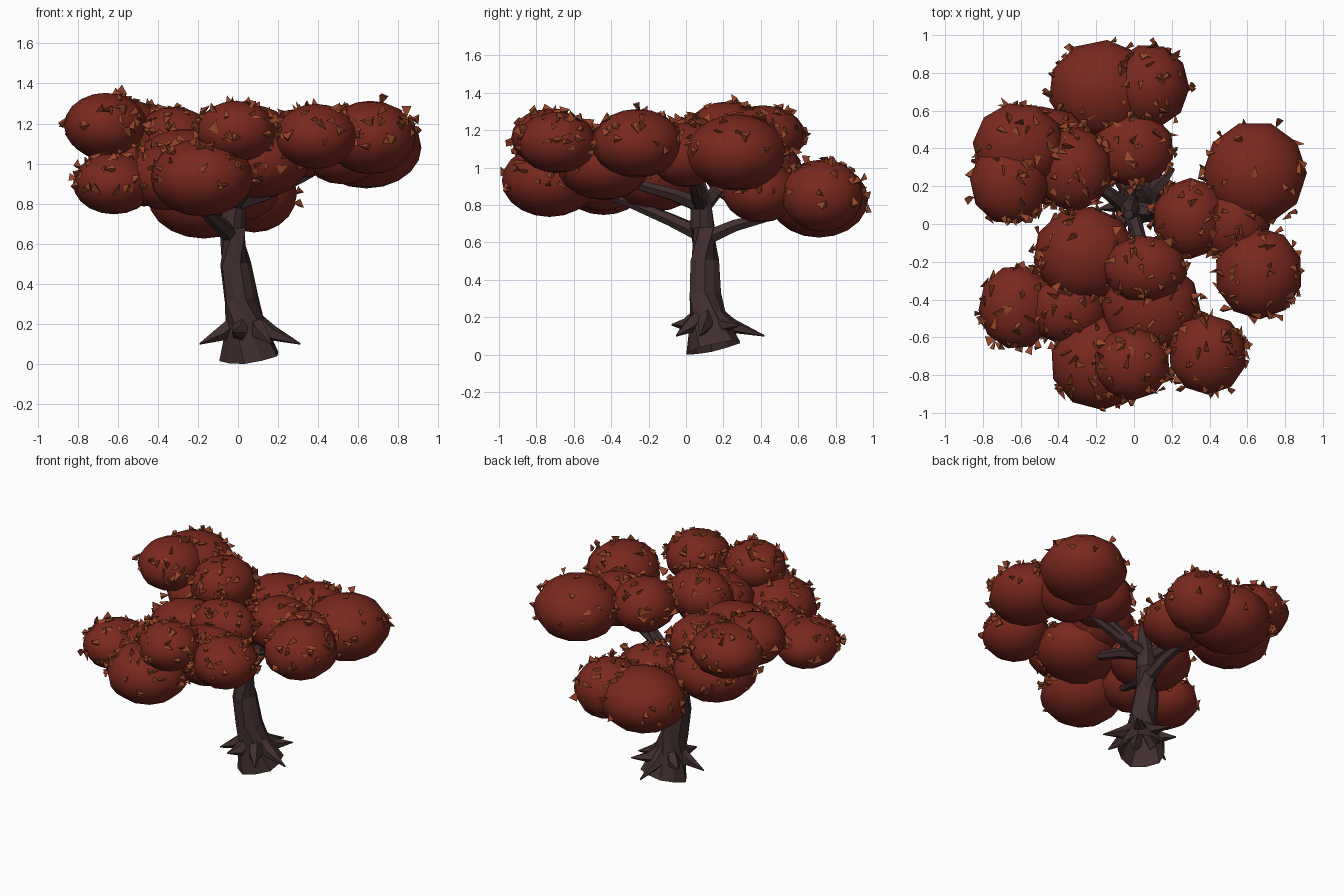
import bpy, bmesh, math, random
from mathutils import Vector, Matrix, Euler

random.seed(4)
cube = bpy.data.objects.get("Cube")
if cube:
    bpy.data.objects.remove(cube, do_unlink=True)


def material(name, rgb):
    m = bpy.data.materials.new(name)
    m.use_nodes = True
    m.diffuse_color = (*rgb, 1)
    m.node_tree.nodes["Principled BSDF"].inputs["Base Color"].default_value = (*rgb, 1)
    return m


BARK = material("dark_bark", (0.053, 0.028, 0.029))
FOLIAGE = material("red_foliage", (0.192, 0.021, 0.013))
LEAF = material("rust_leaf", (0.30, 0.06, 0.022))


def finish(bm, name, mat, smooth=False):
    mesh = bpy.data.meshes.new(name)
    bmesh.ops.recalc_face_normals(bm, faces=bm.faces)
    for f in bm.faces:
        f.smooth = smooth
    bm.to_mesh(mesh)
    bm.free()
    mesh.materials.append(mat)
    obj = bpy.data.objects.new(name, mesh)
    bpy.context.collection.objects.link(obj)
    return obj


def tapered_tube(name, path, radii, sides=6, ridge=0.0):
    """Sweep a shrinking polygon along a path, open at its start;
    ridge pushes every other corner out."""
    bm = bmesh.new()
    pts = [Vector(p) for p in path]
    rings = []
    for i, (p, r) in enumerate(zip(pts, radii)):
        along = pts[min(i + 1, len(pts) - 1)] - pts[max(i - 1, 0)]
        turn = along.to_track_quat('Z', 'Y')
        ring = []
        for s in range(sides):
            a = math.tau * s / sides
            rr = r * (1 + ridge * (-1) ** s)
            ring.append(bm.verts.new(p + turn @ Vector((rr * math.cos(a), rr * math.sin(a), 0))))
        rings.append(ring)
    for lo, hi in zip(rings, rings[1:]):
        for s in range(sides):
            t = (s + 1) % sides
            bm.faces.new((lo[s], lo[t], hi[t], hi[s]))
    bm.faces.new(rings[-1])
    return finish(bm, name, BARK)


# Leaning trunk with a flared, tilted foot
tapered_tube("trunk",
             [(.06, .15, .038), (.04, .115, .19), (.015, .105, .32), (-.015, .1, .5),
              (-.028, .09, .68), (-.02, .08, .83), (-.03, .05, 1.0)],
             [.15, .1, .085, .077, .066, .055, .025], sides=10, ridge=.04)

# Pointed roots fanning out around the foot
for i, (angle, reach) in enumerate([(-10, .27), (45, .24), (88, .3), (140, .22),
                                    (190, .24), (250, .21), (305, .21)]):
    d = Vector((math.cos(math.radians(angle)), math.sin(math.radians(angle)), 0))
    base = Vector((.045, .12, 0))
    tip_z = .1 if i % 2 == 0 else .16
    tapered_tube(f"root_{i + 1}",
                 [base + d * .04 + Vector((0, 0, .23)), base + d * .12 + Vector((0, 0, .155)),
                  base + d * reach + Vector((0, 0, tip_z))],
                 [.035, .042, .004], sides=5)

# Branches reaching into each foliage cluster
for name, path in {
    "front_branch": [(-.03, .09, .64), (-.12, -.08, .72), (-.22, -.32, .82), (-.25, -.6, .9)],
    "back_branch": [(-.03, .1, .62), (-.03, .26, .69), (-.04, .45, .74), (-.05, .65, .8)],
    "left_branch": [(-.02, .08, .8), (.14, .06, .85), (.3, .04, .92), (.5, .0, 1.02)],
    "right_branch": [(-.03, .08, .78), (-.13, .16, .87), (-.3, .28, .95), (-.5, .35, 1.05)],
    "upper_front_branch": [(-.02, .08, .8), (.03, -.08, .86), (.07, -.3, .92), (.1, -.5, 1)],
    "upper_left_branch": [(.1, .08, .84), (.2, .05, .92), (.32, .03, 1.03)],
}.items():
    tapered_tube(name, path, [.045, .036, .027, .015][:len(path)])

# Foliage clumps: centre, half width, half depth, half height
clumps = {
    "right": [(-.66, .22, 1.19, .205, .22, .16), (-.61, .41, 1.17, .24, .23, .16),
              (-.47, .36, .98, .27, .26, .19), (-.32, .29, 1.12, .2, .22, .16)],
    "back": [(-.17, .71, .83, .28, .26, .2), (.08, .73, .85, .21, .22, .19),
             (-.01, .4, .87, .22, .2, .16)],
    "left": [(.64, .27, 1.08, .27, .27, .2), (.66, -.26, 1.13, .23, .24, .18),
             (.3, .03, 1.1, .2, .21, .17), (.52, .0, 1.07, .2, .2, .17)],
    "front": [(.39, -.69, 1.135, .205, .21, .16), (-.01, -.74, 1.16, .2, .19, .15),
              (-.18, -.73, .93, .26, .25, .19), (.09, -.44, 1.01, .26, .25, .18),
              (.06, -.24, 1.13, .22, .18, .16), (-.26, -.16, .97, .27, .25, .2),
              (-.62, -.44, .9, .2, .22, .15), (-.35, -.45, .93, .21, .19, .16)],
}
everything = [c for group in clumps.values() for c in group]


def buried(p, own):
    return any(sum(((p[k] - c[k]) / c[k + 3]) ** 2 for k in range(3)) < .85
               for c in everything if c is not own)


for group, items in clumps.items():
    leaves = bmesh.new()
    for i, c in enumerate(items):
        centre, half = Vector(c[:3]), Vector(c[3:])
        bm = bmesh.new()
        bmesh.ops.create_uvsphere(bm, u_segments=10, v_segments=10, radius=1.02)
        big_left = (group, i) == ("left", 0)
        spin = math.pi / 10 if big_left else random.uniform(0, 1)
        bmesh.ops.rotate(bm, verts=bm.verts, matrix=Matrix.Rotation(spin, 3, 'Z'))
        bmesh.ops.scale(bm, verts=bm.verts, vec=half)
        bmesh.ops.translate(bm, verts=bm.verts, vec=centre)
        finish(bm, f"{group}_foliage_{i + 1}", FOLIAGE, smooth=True)

        # Flat three-sided leaves scattered over the upper part of the clump
        for _ in range(22 if big_left else 40):
            z, a = random.uniform(-.25, 1), random.uniform(0, math.tau)
            flat = math.sqrt(1 - z * z)
            n = Vector((flat * math.cos(a), flat * math.sin(a), z))
            p = centre + n * half * random.uniform(.99, 1.09)
            if buried(p, c):
                continue
            turn = Euler([random.uniform(0, math.tau) for _ in range(3)]).to_matrix().to_4x4()
            size = random.uniform(.023, .034)
            bmesh.ops.create_cone(leaves, segments=3, radius1=size, radius2=0, depth=size * 2,
                                  cap_ends=True, matrix=Matrix.Translation(p) @ turn
                                  @ Matrix.Diagonal((1, .6, 1, 1)))
    finish(leaves, f"{group}_leaves", LEAF)
